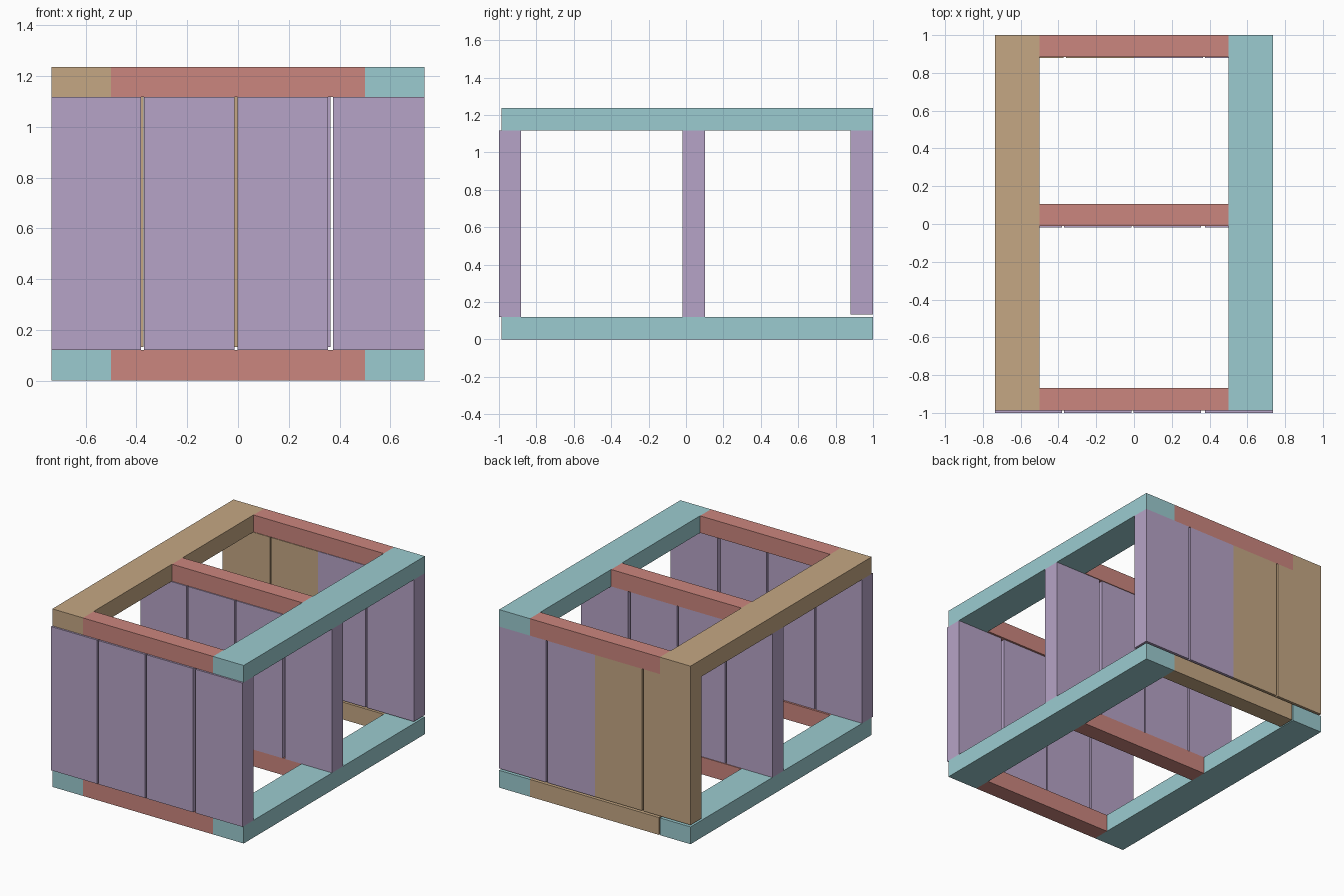
import bpy

if "Cube" in bpy.data.objects:
    bpy.data.objects.remove(bpy.data.objects["Cube"])


def material(name, rgb):
    m = bpy.data.materials.new(name)
    m.diffuse_color = (*rgb, 1)
    m.use_nodes = True
    m.node_tree.nodes["Principled BSDF"].inputs["Base Color"].default_value = m.diffuse_color
    return m


TEAL = material("teal", (0.33, 0.60, 0.63))
RED = material("red", (0.60, 0.24, 0.21))
PURPLE = material("purple", (0.47, 0.37, 0.57))
TAN = material("tan", (0.56, 0.39, 0.23))


def box(name, x, y, z, mat):
    """Box from (min, max) ranges on each axis."""
    bpy.ops.mesh.primitive_cube_add(
        size=1, location=[(r[0] + r[1]) / 2 for r in (x, y, z)])
    ob = bpy.context.object
    ob.name = name
    ob.scale = [r[1] - r[0] for r in (x, y, z)]
    bpy.ops.object.transform_apply(location=False, rotation=False, scale=True)
    ob.data.materials.append(mat)
    return ob


LOW, HIGH = (0, 0.12), (1.118, 1.236)
OUT, IN = 0.735, 0.5

# Side beams and cross beams of the lower and upper frames
for level, z in (("lower", LOW), ("upper", HIGH)):
    box(level + "_right_beam", (IN, OUT), (-0.987, 1), z, TEAL)
    box(level + "_left_beam", (-OUT, -IN), (-0.987, 1), z,
        TAN if level == "upper" else TEAL)
    for place, y in (("front", (-0.987, -0.868)), ("middle", (-0.011, 0.107)),
                     ("back", (0.884, 1))):
        tan = level == "lower" and place == "back"
        box(f"{level}_{place}_cross_beam", (-0.492 if tan else -IN, IN), y, z,
            TAN if tan else RED)

# Three walls of four upright planks
SPANS = ((-OUT, -0.382), (-0.371, -0.013), (-0.002, 0.354), (0.375, OUT))
BACK_SPANS = ((-OUT, -0.372), (-0.361, 0), (0, 0.364), (0.375, OUT))
for place, y, bottom, spans in (("front", (-1, -0.882), 0.12, SPANS),
                                ("middle", (-0.018, 0.102), 0.12, SPANS),
                                ("back", (0.88, 1), 0.133, BACK_SPANS)):
    for i, x in enumerate(spans):
        box(f"{place}_plank_{i + 1}", x, y, (bottom, 1.118),
            TAN if place == "back" and i < 2 else PURPLE)
